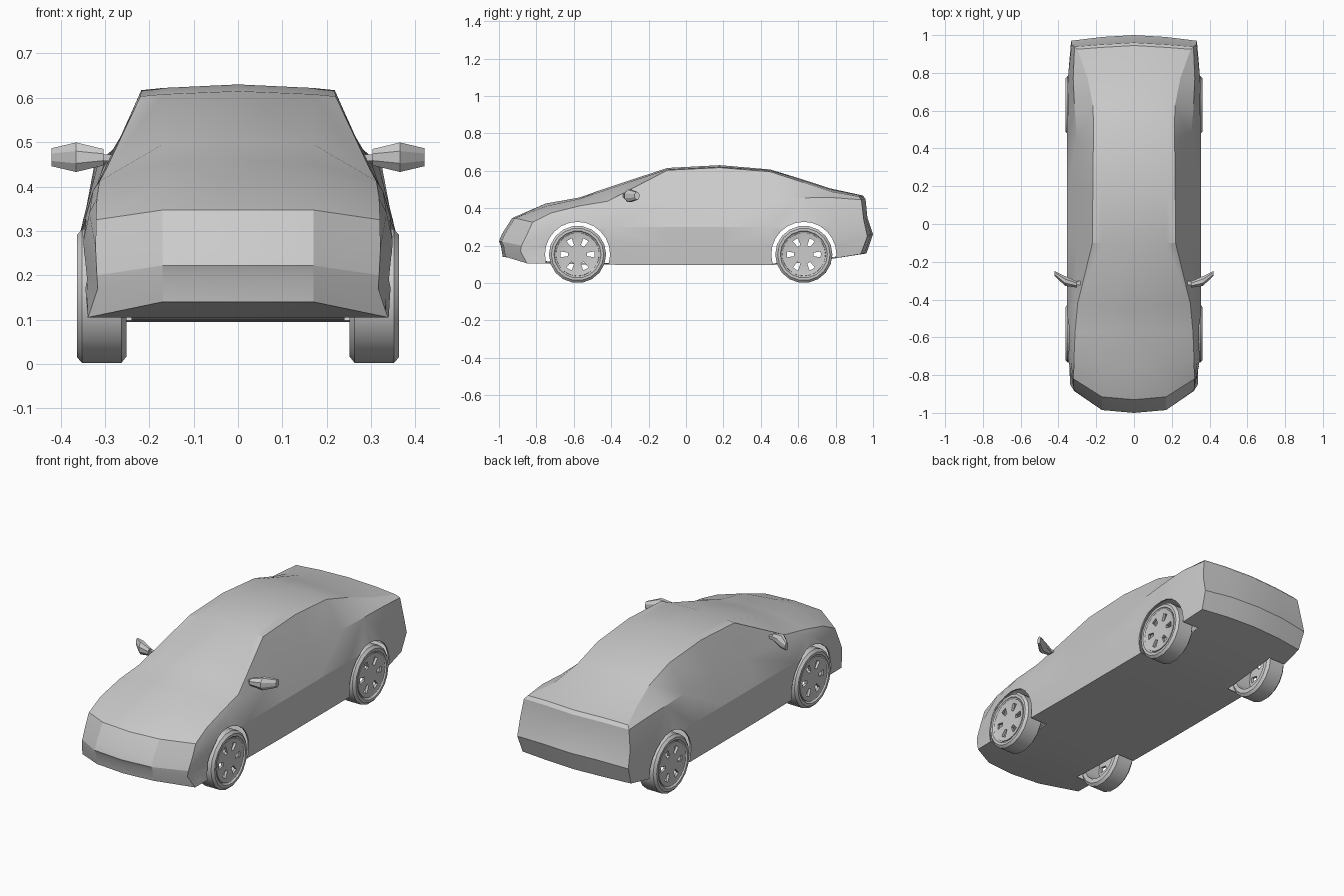
import bpy
import bmesh
from math import sin, cos, tau, radians
from mathutils import Matrix

if "Cube" in bpy.data.objects:
    bpy.data.objects.remove(bpy.data.objects["Cube"])

grey = bpy.data.materials.new("plain grey")
grey.use_nodes = True
grey.diffuse_color = (0.6, 0.6, 0.6, 1)
grey.node_tree.nodes["Principled BSDF"].inputs["Base Color"].default_value = (0.6, 0.6, 0.6, 1)

INNER = 0.17      # half width of the flat centre of bonnet and roof
AXLES = {"front": -0.58, "rear": 0.63}
HUB_Z, TYRE_R = 0.153, 0.153


def make_object(name, bm):
    bmesh.ops.recalc_face_normals(bm, faces=bm.faces)
    mesh = bpy.data.meshes.new(name)
    bm.to_mesh(mesh)
    bm.free()
    mesh.materials.append(grey)
    ob = bpy.data.objects.new(name, mesh)
    bpy.context.collection.objects.link(ob)
    return ob


def activate(ob):
    bpy.ops.object.select_all(action="DESELECT")
    ob.select_set(True)
    bpy.context.view_layer.objects.active = ob


def apply(ob, kind, **settings):
    activate(ob)
    mod = ob.modifiers.new(kind, kind)
    for key, value in settings.items():
        setattr(mod, key, value)
    bpy.ops.object.modifier_apply(modifier=mod.name)


def smooth(ob, angle=22):
    activate(ob)
    bpy.ops.object.shade_smooth_by_angle(angle=radians(angle))


def bridge(bm, a, b, closed=False):
    n = len(a)
    for i in range(n if closed else n - 1):
        j = (i + 1) % n
        bm.faces.new((a[i], a[j], b[j], b[i]))


# Body cross-sections: y, bow, sill w z, waist w z, belt w z, shoulder w z, crown z, centre z
SECTIONS = [
    (-.72, .03, .340, .105, .348, .28, .335, .34, .318, .375, .412, .425),
    (-.57, .00, .345, .100, .352, .30, .327, .39, .312, .412, .450, .457),
    (-.42, .02, .345, .098, .355, .30, .315, .41, .298, .437, .495, .503),
    (-.10, .00, .345, .095, .355, .30, .298, .435, .220, .603, .608, .615),
    (.18, .00, .345, .095, .355, .30, .297, .44, .218, .617, .622, .630),
    (.45, .00, .345, .095, .355, .30, .302, .45, .215, .595, .603, .607),
    (.62, .00, .345, .110, .355, .30, .315, .455, .216, .540, .550, .555),
    (.77, .00, .345, .128, .350, .31, .322, .458, .245, .490, .502, .506),
]
# End rows from sill to shoulder: edge x y z, then crown y, centre y, centre z
NOSE = [
    (.338, -.85, .105, -.965, -.98, .14),
    (.316, -.885, .17, -.975, -.99, .20),
    (.318, -.88, .20, -.985, -1.0, .222),
    (.321, -.85, .26, -.97, -.985, .26),
    (.320, -.82, .325, -.915, -.93, .347),
]
TAIL = [
    (.325, .935, .155, .955, .965, .158),
    (.333, .97, .25, .99, 1.0, .26),
    (.330, .95, .34, .96, .97, .35),
    (.315, .938, .445, .95, .96, .45),
    (.300, .925, .462, .935, .945, .468),
]


def section_points(s):
    y, bow, ws, zs, ww, zw, wb, zb, wt, zt, zc, zm = s
    return [(0, y, zs), (INNER, y, zs), (ws, y, zs),
            (ws * .3 + ww * .7, y, (zs + zw) / 2), (ww, y, zw), (wb, y, zb),
            (wt, y, zt), (INNER, y - bow * .8, zc), (0, y - bow, zm)]


def end_points(rows):
    low, top = rows[0], rows[-1]
    return ([(0, low[4], low[5]), (INNER, low[3], low[5])] + [r[:3] for r in rows]
            + [(INNER, top[3], top[5]), (0, top[4], top[5])])


bm = bmesh.new()
loops = [end_points(NOSE)] + [section_points(s) for s in SECTIONS] + [end_points(TAIL)]
loops = [[bm.verts.new(p) for p in loop] for loop in loops]
for a, b in zip(loops, loops[1:]):
    bridge(bm, a, b)
for rows, loop in ((NOSE, loops[0]), (TAIL, loops[-1])):
    cap = [[loop[2], loop[1], loop[0]]]
    for k, r in enumerate(rows[1:-1]):
        cap.append([loop[3 + k], bm.verts.new((INNER, r[3], r[5])), bm.verts.new((0, r[4], r[5]))])
    cap.append([loop[6], loop[7], loop[8]])
    for a, b in zip(cap, cap[1:]):
        bridge(bm, a, b)
body = make_object("body_shell", bm)
apply(body, "MIRROR", merge_threshold=0.0005)
apply(body, "SOLIDIFY", thickness=0.008, offset=-1)

# Wheel arches cut through the hollow shell
for axle_y in AXLES.values():
    for side in (-1, 1):
        bm = bmesh.new()
        place = Matrix.Translation((side * .34, axle_y, HUB_Z)) @ Matrix.Rotation(tau / 4, 4, "Y")
        bmesh.ops.create_cone(bm, cap_ends=True, segments=24, radius1=.174, radius2=.174,
                              depth=.2, matrix=place)
        cutter = make_object("arch_cutter", bm)
        cutter.hide_render = True
        apply(body, "BOOLEAN", object=cutter, operation="DIFFERENCE", solver="EXACT")
        bpy.data.objects.remove(cutter)
smooth(body)


def ring(bm, x, r, n):
    return [bm.verts.new((x, r * cos(tau * i / n), r * sin(tau * i / n))) for i in range(n)]


# Wheels: turned tyre and a rim disc with six slots
TYRE = [(-.055, .115), (-.055, .138), (-.043, TYRE_R), (.045, TYRE_R),
        (.057, .140), (.057, .126), (.050, .121), (.046, .112)]
for axle, axle_y in AXLES.items():
    for side, label in ((1, "left"), (-1, "right")):
        bm = bmesh.new()
        rings = [ring(bm, x * side, r, 18) for x, r in TYRE]
        for a, b in zip(rings, rings[1:] + rings[:1]):
            bridge(bm, a, b, True)
        tyre = make_object(f"{axle}_{label}_tyre", bm)

        bm = bmesh.new()
        outer, mid, hub = (ring(bm, side * x, r, 36)
                           for x, r in ((.046, .116), (.042, .092), (.042, .052)))
        bridge(bm, outer, mid, True)
        for i in range(36):
            if (i + 1) % 6 > 1:
                j = (i + 1) % 36
                bm.faces.new((mid[i], mid[j], hub[j], hub[i]))
        bm.faces.new(hub)
        rim = make_object(f"{axle}_{label}_rim", bm)
        apply(rim, "SOLIDIFY", thickness=0.014, offset=0)
        for ob in (tyre, rim):
            ob.location = (side * .306, axle_y, HUB_Z)
            smooth(ob, 30)

# Door mirrors: slanted housing on a short arm
HOUSING = [(.303, -.320, .018, .020), (.365, -.302, .028, .036), (.420, -.262, .014, .022)]
for side, label in ((1, "left"), (-1, "right")):
    bm = bmesh.new()
    rings = []
    for x, y, hy, hz in HOUSING:
        rings.append([bm.verts.new((side * x, y + hy * cos(tau * (i + .5) / 8),
                                    .466 + hz * sin(tau * (i + .5) / 8))) for i in range(8)])
    for a, b in zip(rings, rings[1:]):
        bridge(bm, a, b, True)
    bm.faces.new(rings[0])
    bm.faces.new(rings[-1])
    smooth(make_object(f"{label}_mirror_housing", bm))

    bm = bmesh.new()
    bmesh.ops.create_cube(bm, size=1, matrix=Matrix.Translation((side * .29, -.312, .465))
                          @ Matrix.Diagonal((.05, .02, .014, 1)))
    make_object(f"{label}_mirror_arm", bm)
